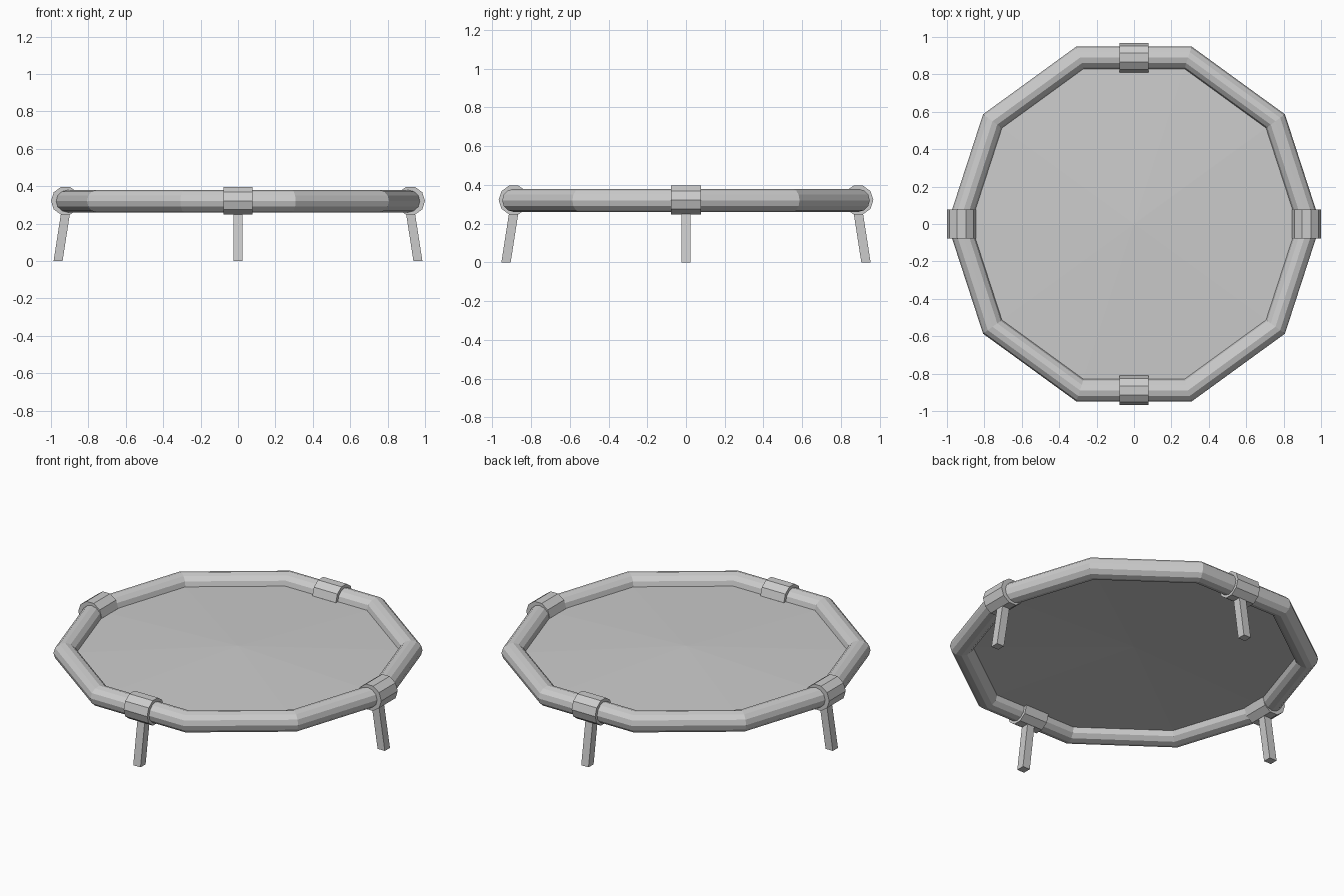
import bpy, bmesh
from math import pi, cos, sin
from mathutils import Matrix, Vector

if "Cube" in bpy.data.objects:
    bpy.data.objects.remove(bpy.data.objects["Cube"])

Z = 0.32           # height of the ring's centre line
R_RING = 0.935     # corner radius of the ten-sided ring
N = 10


def finish(name, bm):
    bmesh.ops.recalc_face_normals(bm, faces=bm.faces)
    me = bpy.data.meshes.new(name)
    bm.to_mesh(me)
    bm.free()
    ob = bpy.data.objects.new(name, me)
    bpy.context.collection.objects.link(ob)
    return ob


# Frame ring: twelve-sided tube mitred round ten corners
def ring(r=0.0595, sides=12):
    bm = bmesh.new()
    loops = []
    for i in range(N):
        a = 2 * pi * i / N
        loop = []
        for j in range(sides):
            t = 2 * pi * j / sides
            d = R_RING + r * cos(t) / cos(pi / N)
            loop.append(bm.verts.new((d * cos(a), d * sin(a), Z + r * sin(t))))
        loops.append(loop)
    for i in range(N):
        p, q = loops[i], loops[(i + 1) % N]
        for j in range(sides):
            k = (j + 1) % sides
            bm.faces.new((p[j], q[j], q[k], p[k]))
    return finish("frame_ring", bm)


# Jumping mat: triangle fan rising slightly to the middle
def mat():
    bm = bmesh.new()
    c = bm.verts.new((0, 0, Z + 0.035))
    rim = [bm.verts.new((0.9 * cos(2 * pi * i / N), 0.9 * sin(2 * pi * i / N), Z))
           for i in range(N)]
    for i in range(N):
        bm.faces.new((c, rim[i], rim[(i + 1) % N]))
    ob = finish("mat", bm)
    if ob.data.polygons[0].normal.z < 0:
        ob.data.flip_normals()
    return ob


# Ten-sided clamp sleeve lying along the ring's tangent
def clamp(name, dist, ang):
    bm = bmesh.new()
    bmesh.ops.create_cone(bm, cap_ends=True, segments=10, radius1=0.078,
                          radius2=0.078, depth=0.155)
    # a corner points radially outward
    corner = max(bm.verts, key=lambda v: v.co.x).co
    if abs(corner.y) > 1e-4:
        bmesh.ops.rotate(bm, verts=bm.verts, matrix=Matrix.Rotation(pi / 10, 3, 'Z'))
    bmesh.ops.rotate(bm, verts=bm.verts, matrix=Matrix.Rotation(pi / 2, 3, 'X'))
    bmesh.ops.translate(bm, verts=bm.verts, vec=(dist, 0, Z + 0.002))
    bmesh.ops.rotate(bm, verts=bm.verts, matrix=Matrix.Rotation(ang, 3, 'Z'))
    return finish(name, bm)


# Square leg splayed outward, cut flat at the floor
def leg(name, dist, ang):
    bm = bmesh.new()
    bmesh.ops.create_cube(bm, size=1)
    for v in bm.verts:
        top = v.co.z > 0
        v.co = Vector((v.co.x * 0.048 + dist + (-0.005 if top else 0.04),
                       v.co.y * 0.048, 0.29 if top else 0.0))
    bmesh.ops.rotate(bm, verts=bm.verts, matrix=Matrix.Rotation(ang, 3, 'Z'))
    return finish(name, bm)


ring()
mat()
for i, side in enumerate(("right", "back", "left", "front")):
    dist = 0.922 if i % 2 == 0 else 0.889
    clamp(side + "_clamp", dist, i * pi / 2)
    leg(side + "_leg", dist, i * pi / 2)
